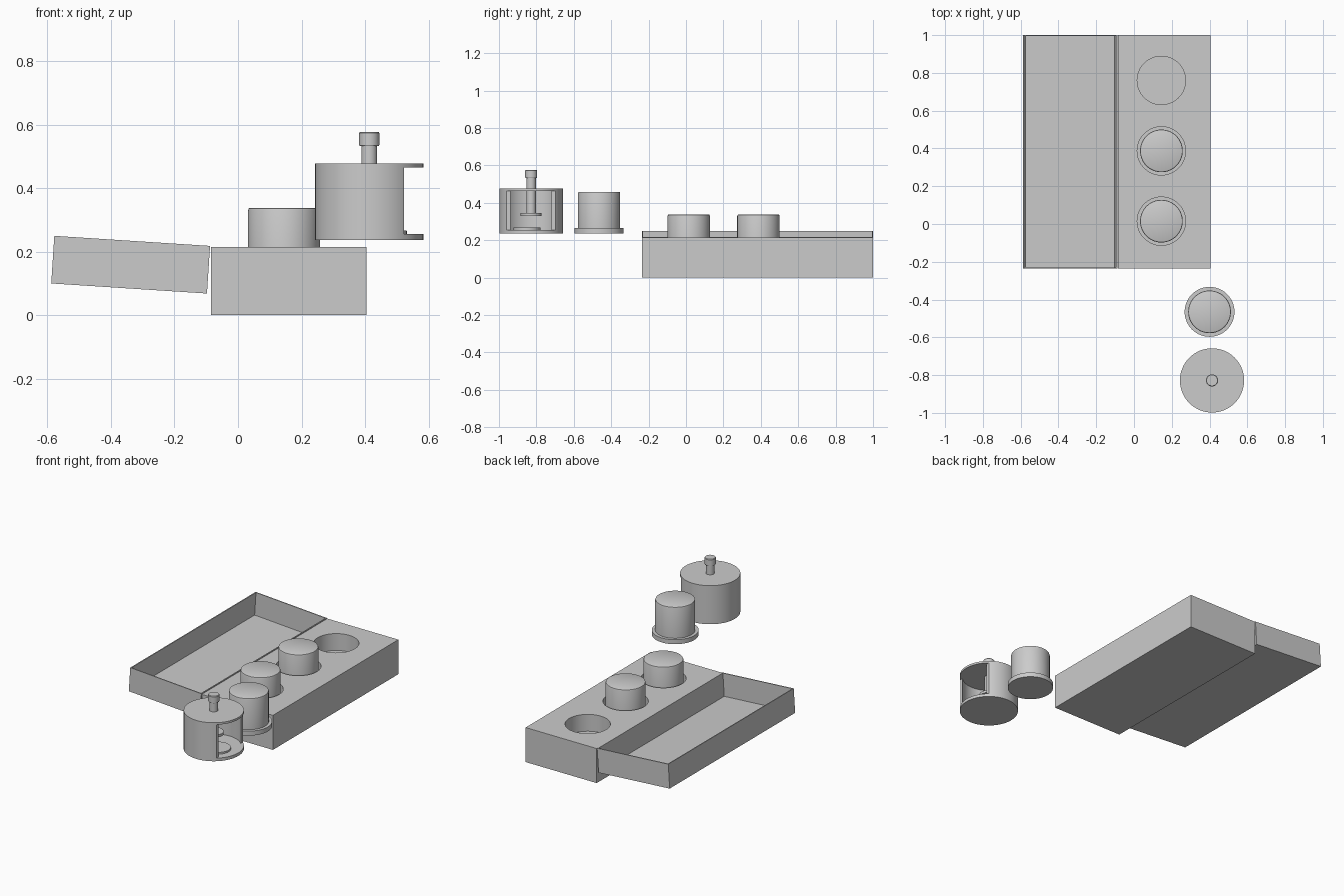
import bpy, bmesh, math
from mathutils import Matrix, Vector

if "Cube" in bpy.data.objects:
    bpy.data.objects.remove(bpy.data.objects["Cube"])


def finish(bm, name, smooth=True):
    bmesh.ops.recalc_face_normals(bm, faces=bm.faces)
    mesh = bpy.data.meshes.new(name)
    bm.to_mesh(mesh)
    bm.free()
    ob = bpy.data.objects.new(name, mesh)
    bpy.context.collection.objects.link(ob)
    if smooth:
        bpy.ops.object.select_all(action='DESELECT')
        ob.select_set(True)
        bpy.context.view_layer.objects.active = ob
        bpy.ops.object.shade_smooth_by_angle(angle=math.radians(30))
    return ob


def box(name, lo, hi):
    bm = bmesh.new()
    lo, hi = Vector(lo), Vector(hi)
    bmesh.ops.create_cube(bm, size=1, matrix=Matrix.Translation((lo + hi) / 2)
                          @ Matrix.Diagonal((*(hi - lo), 1)))
    return finish(bm, name, False)


def lathe(name, profile, x, y, steps=64):
    """Spin an (r, z) profile that starts and ends on the axis."""
    bm = bmesh.new()
    vs = [bm.verts.new((r, 0, z)) for r, z in profile]
    es = [bm.edges.new(p) for p in zip(vs, vs[1:])]
    bmesh.ops.spin(bm, geom=vs + es, axis=(0, 0, 1), cent=(0, 0, 0),
                   angle=math.tau, steps=steps)
    bmesh.ops.remove_doubles(bm, verts=bm.verts, dist=1e-5)
    bmesh.ops.translate(bm, verts=bm.verts, vec=(x, y, 0))
    return finish(bm, name)


def disc(name, r, z0, z1, x, y):
    return lathe(name, [(0, z0), (r, z0), (r, z1), (0, z1)], x, y)


def cut(ob, cutter):
    mod = ob.modifiers.new("cut", 'BOOLEAN')
    mod.operation, mod.object, mod.solver = 'DIFFERENCE', cutter, 'EXACT'
    bpy.context.view_layer.objects.active = ob
    bpy.ops.object.modifier_apply(modifier="cut")
    bpy.data.objects.remove(cutter)


# Case base with three round sockets
Y0, Y1 = -0.235, 1.0
base = box("case_base", (-0.085, Y0, 0), (0.405, Y1, 0.215))
HOLES = [0.015, 0.387, 0.76]
for y in HOLES:
    cut(base, disc("socket_cutter", 0.128, 0.11, 0.3, 0.145, y))
bpy.ops.object.select_all(action='DESELECT')
base.select_set(True)
bpy.context.view_layer.objects.active = base
bpy.ops.object.shade_smooth_by_angle(angle=math.radians(30))

# Open lid: thin tray hinged at the top edge of the base
lid = box("open_lid", (-0.491, Y0, -0.15), (0, Y1, 0))
cut(lid, box("lid_cutter", (-0.485, Y0 + 0.006, -0.143), (-0.006, Y1 - 0.006, 0.1)))
lid.location = (-0.088, 0, 0.218)
lid.rotation_euler = (0, math.radians(3.7), 0)


# Capped containers with a wide bottom flange
def container(name, x, y, z):
    lathe(name, [(0, z), (0.132, z), (0.132, z + 0.028), (0.113, z + 0.028),
                 (0.113, z + 0.214), (0.111, z + 0.22), (0.107, z + 0.222), (0, z + 0.222)], x, y)


container("loose_container", 0.40, -0.465, 0.237)
for i, y in enumerate(HOLES[:2]):
    container(f"stored_container_{i + 1}", 0.145, y, 0.116)

# Press housing: hollow drum with its right side opened
PX, PY = 0.413, -0.828
housing = disc("press_housing", 0.17, 0.237, 0.477, PX, PY)
cut(housing, disc("cavity_cutter", 0.155, 0.256, 0.464, PX, PY))
cut(housing, box("opening_cutter", (0.522, -1.1, 0.256), (0.7, -0.5, 0.464)))

# Plunger with knob and pressing pad, and the pad below it
lathe("plunger", [(0, 0.33), (0.056, 0.33), (0.056, 0.346), (0.025, 0.346), (0.025, 0.533),
                  (0.030, 0.533), (0.032, 0.536), (0.032, 0.573), (0.029, 0.577), (0, 0.577)],
      PX, PY, 48)
disc("lower_pad", 0.072, 0.25, 0.267, 0.458, -0.85)
